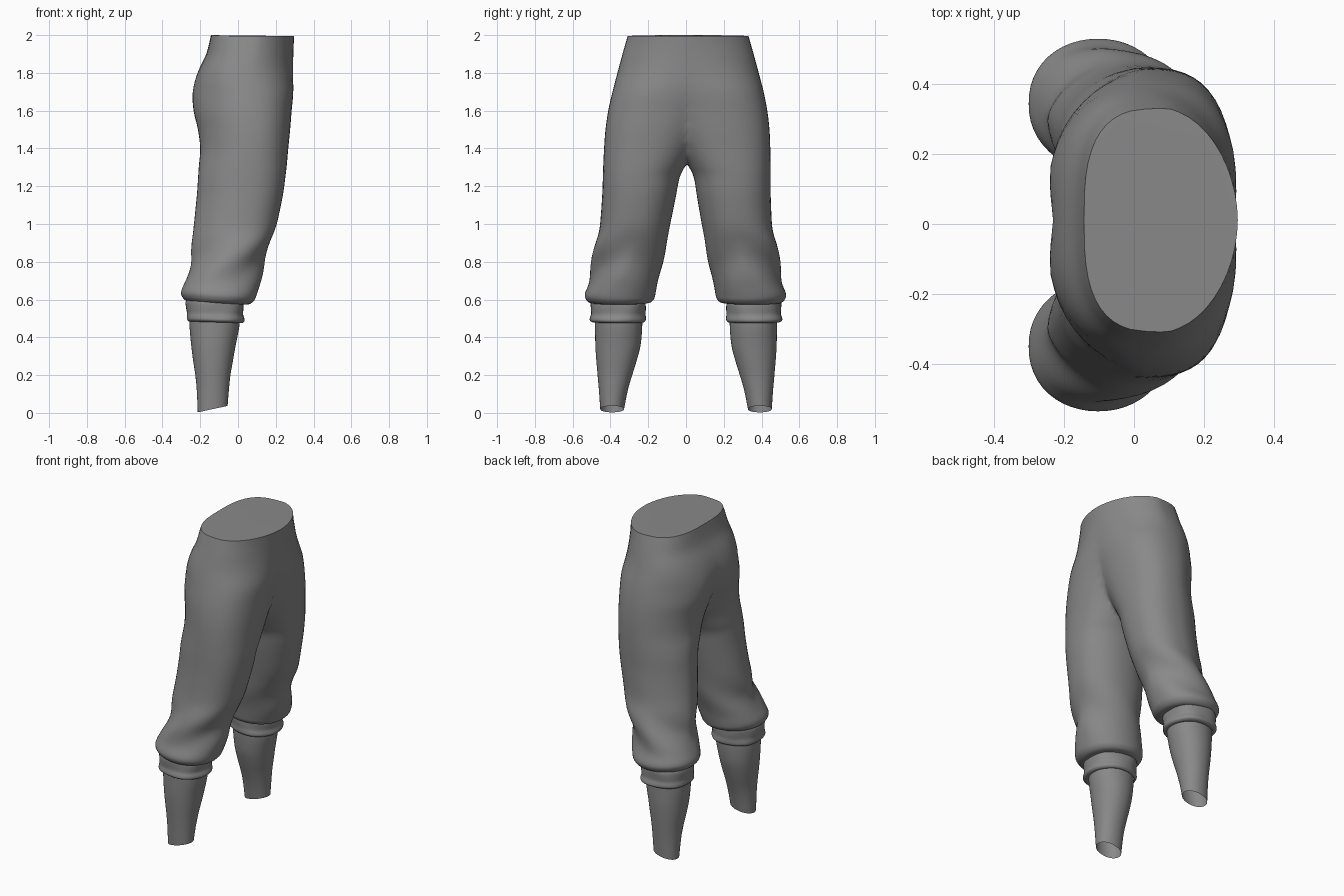
import bpy, bmesh, math

if "Cube" in bpy.data.objects:
    bpy.data.objects.remove(bpy.data.objects["Cube"])

SEG = 48
cloth = bpy.data.materials.new("grey cloth")
cloth.diffuse_color = (0.25, 0.25, 0.25, 1)
cloth.use_nodes = True
cloth.node_tree.nodes["Principled BSDF"].inputs["Base Color"].default_value = cloth.diffuse_color


def clamp(t):
    return max(0.0, min(1.0, t))


def smooth_rows(rows, steps):
    """Catmull-Rom interpolation between cross-section rows."""
    out = []
    for i in range(len(rows) - 1):
        p = [rows[max(0, min(len(rows) - 1, i + k))] for k in (-1, 0, 1, 2)]
        for s in range(steps):
            t = s / steps
            out.append([b + 0.5 * t * (c - a + t * (2*a - 5*b + 4*c - d + t * (3*(b - c) + d - a)))
                        for a, b, c, d in zip(*p)])
    return out + [list(rows[-1])]


def tube(name, rows, steps=3, power=None, offset=None, tilt=None, lean=None, cap=False):
    """Loft one leg through rows (z, x back, x front, y inner, y outer), mirrored across y."""
    bm = bmesh.new()
    rings = []
    for z, x0, x1, y0, y1 in smooth_rows(rows, steps):
        ring = []
        for k in range(SEG):
            a = -math.pi + 2 * math.pi * k / SEG
            c, s = math.cos(a), math.sin(a)
            e = 2 / (power(c, s, z) if power else 2.1)
            u = math.copysign(abs(c) ** e, c)
            v = math.copysign(abs(s) ** e, s)
            d = offset(a, z) if offset else 0
            x = (x0 + x1) / 2 + (x1 - x0) / 2 * u + d * c
            y = (y0 + y1) / 2 + (y1 - y0) / 2 * v + d * s
            if lean:
                x += lean(z) * max(0, v) * (1 - u * u)
            ring.append(bm.verts.new((x, y, z + (tilt(x, z) if tilt else 0))))
        rings.append(ring)
    for r, q in zip(rings, rings[1:]):
        for k in range(SEG):
            j = (k + 1) % SEG
            bm.faces.new((r[k], r[j], q[j], q[k]))
    if cap:
        bm.faces.new(rings[0])
    bmesh.ops.recalc_face_normals(bm, faces=bm.faces)
    # Make sure open tubes face outwards
    mid = sum((v.co for v in rings[1]), rings[1][0].co * 0) / SEG
    f = next(f for f in bm.faces if rings[1][0] in f.verts and len(f.verts) == 4)
    if f.normal.dot(f.calc_center_median() - mid) < 0:
        bmesh.ops.reverse_faces(bm, faces=bm.faces)
    me = bpy.data.meshes.new(name)
    bm.to_mesh(me)
    bm.free()
    me.materials.append(cloth)
    ob = bpy.data.objects.new(name, me)
    bpy.context.collection.objects.link(ob)
    bpy.ops.object.select_all(action='DESELECT')
    ob.select_set(True)
    bpy.context.view_layer.objects.active = ob
    bpy.ops.object.shade_smooth_by_angle(angle=math.radians(50))
    m = ob.modifiers.new("mirror", 'MIRROR')
    m.use_axis = (False, True, False)
    m.use_bisect_axis = (False, True, False)
    m.merge_threshold = 0.002
    return ob


# Diagonal folds running from the front of the knee down towards the back
def folds(a, z):
    env = math.exp(-((z - 0.80) / 0.13) ** 2) * (0.65 + 0.35 * math.sin(a))
    return 0.014 * env * math.cos(3 * abs(a) + 17 * (z - 1.0) - 1.6)


# Squarer at the back of the waist, leaner at the outer back of the thigh
def fullness(c, s, z):
    top = clamp((z - 1.7) / 0.25)
    low = clamp((1.2 - z) / 0.4)
    side = clamp(s * 4) * min(1, abs(c) * 4)
    thigh = clamp((1.85 - z) / 0.2) * clamp((z - 0.7) / 0.2) * side
    return (2.2 - 0.15 * low + top * (0.7 if c < 0 else -0.3) * min(1, abs(c) * 4)
            + thigh * (-0.3 if c < 0 else 0.15))


# Baggy trousers: each leg continues up into half of the hips and waist
trousers = tube("trousers", [
    (1.995, -.143, .297, -.320, .320),
    (1.90, -.168, .293, -.330, .347),
    (1.80, -.215, .292, -.290, .374),
    (1.70, -.240, .293, -.210, .400),
    (1.60, -.235, .284, -.150, .421),
    (1.50, -.212, .276, -.100, .434),
    (1.40, -.200, .266, -.045, .440),
    (1.31, -.207, .258, .005, .443),
    (1.25, -.211, .251, .036, .444),
    (1.15, -.218, .237, .055, .446),
    (1.00, -.233, .205, .083, .456),
    (0.90, -.240, .172, .102, .476),
    (0.80, -.250, .138, .123, .488),
    (0.70, -.278, .115, .145, .510),
    (0.635, -.300, .098, .157, .534),
    (0.605, -.296, .085, .165, .530),
    (0.585, -.278, .060, .185, .512),
    (0.580, -.262, .020, .225, .490)],
    steps=4, power=fullness, offset=folds, cap=True,
    lean=lambda z: 0.015 * clamp((1.8 - z) / 0.2) * clamp((z - 0.8) / 0.2),
    tilt=lambda x, z: -0.06 * (x + 0.1) * clamp((0.9 - z) / 0.25)
    + 0.035 * max(0, -x) * clamp((z - 1.9) / 0.1))

# Soften the seam where the two legs meet
seam = trousers.vertex_groups.new(name="seam")
for v in trousers.data.vertices:
    w = max(0, 1 - abs(v.co.y) / 0.12) * clamp(min((1.92 - v.co.z) / 0.2, (v.co.z - 1.1) / 0.15))
    if w > 0:
        seam.add([v.index], w, 'REPLACE')
soft = trousers.modifiers.new("soft seam", 'SMOOTH')
soft.factor, soft.iterations, soft.vertex_group = 0.5, 8, "seam"

# Shift the hips slightly sideways over the legs
bpy.ops.object.convert(target='MESH')
for v in trousers.data.vertices:
    v.co.y += 0.011 * clamp((v.co.z - 1.0) / 0.7) - 0.003 * clamp((0.9 - v.co.z) / 0.2)

# Band with a soft roll under each knee
tube("cuff", [
    (0.61, -.262, .015, .228, .490),
    (0.585, -.275, .030, .215, .504),
    (0.555, -.274, .030, .214, .505),
    (0.525, -.270, .027, .216, .504),
    (0.505, -.272, .033, .214, .510),
    (0.49, -.271, .033, .215, .510),
    (0.48, -.262, .020, .225, .495),
    (0.482, -.254, .007, .233, .480)],
    power=lambda c, s, z: 2.25,
    offset=lambda a, z: 0.002 * math.sin(5 * a + 30 * z),
    tilt=lambda x, z: -0.03 * (x + 0.12))

# Stocking over each calf, open at the slanted ankle end
tube("stocking", [
    (0.50, -.257, .010, .232, .481),
    (0.45, -.256, .006, .232, .481),
    (0.36, -.248, -.012, .240, .480),
    (0.28, -.238, -.026, .260, .475),
    (0.20, -.226, -.040, .285, .468),
    (0.12, -.218, -.048, .308, .461),
    (0.02, -.213, -.055, .328, .454)],
    tilt=lambda x, z: 0.25 * (x + 0.134) * max(0, 1 - z / 0.15))
